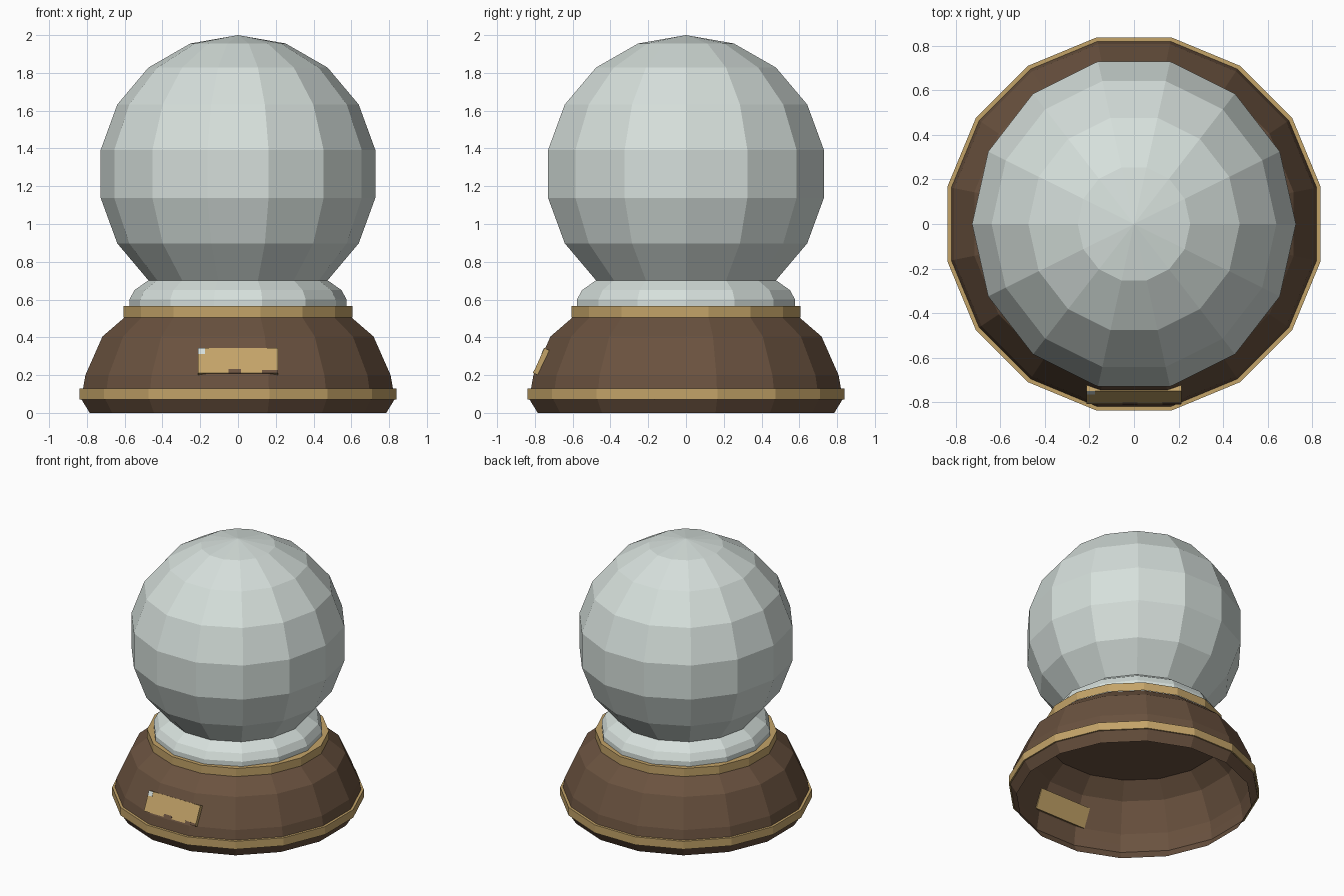
import bpy
import bmesh
import math
from mathutils import Matrix, Vector

cube = bpy.data.objects.get("Cube")
if cube:
    bpy.data.objects.remove(cube, do_unlink=True)


def make_material(name, rgb):
    mat = bpy.data.materials.new(name)
    mat.use_nodes = True
    color = (*rgb, 1.0)
    mat.diffuse_color = color
    mat.node_tree.nodes["Principled BSDF"].inputs["Base Color"].default_value = color
    return mat


glass = make_material("pale glass", (0.67, 0.74, 0.71))
wood = make_material("brown wood", (0.145, 0.085, 0.05))
brass = make_material("brass", (0.55, 0.37, 0.14))


def add_object(name, bm, mat):
    mesh = bpy.data.meshes.new(name)
    bm.to_mesh(mesh)
    bm.free()
    mesh.materials.append(mat)
    obj = bpy.data.objects.new(name, mesh)
    bpy.context.collection.objects.link(obj)
    return obj


def lathe(name, profile, sides, phase, mat, stretch=1.0, closed=False):
    """Spin a (radius, height) profile, listed upwards on the outside."""
    bm = bmesh.new()
    rings = []
    for r, z in profile:
        if r == 0:
            rings.append([bm.verts.new((0, 0, z))] * sides)
            continue
        angles = [phase + 2 * math.pi * k / sides for k in range(sides)]
        rings.append([bm.verts.new((r * math.cos(a), r * stretch * math.sin(a), z))
                      for a in angles])
    pairs = list(zip(rings, rings[1:]))
    if closed:
        pairs.append((rings[-1], rings[0]))
    for low, high in pairs:
        for k in range(sides):
            n = (k + 1) % sides
            corners = [low[k], low[n], high[n], high[k]]
            bm.faces.new(list(dict.fromkeys(corners)))
    return add_object(name, bm, mat)


# Base parts have sixteen sides with a flat side to the front
BASE_SIDES = 16
HALF = math.pi / BASE_SIDES


def base_part(name, profile, mat, closed=False):
    corners = [(r / math.cos(HALF), z) for r, z in profile]
    return lathe(name, corners, BASE_SIDES, HALF, mat, closed=closed)


# Hollow wooden base, open below, with a closed top
base_part("base_shell", [(0.785, 0), (0.828, 0.07), (0.82, 0.13), (0.808, 0.2),
                         (0.717, 0.405), (0.602, 0.504), (0, 0.504)], wood)

# Brass bands
base_part("lower_band", [(0.829, 0.07), (0.838, 0.07), (0.838, 0.13), (0.82, 0.13)],
          brass, closed=True)
base_part("upper_band", [(0.605, 0.504), (0.605, 0.565), (0.54, 0.565)], brass)

# Glass ball, cut off where it meets the neck
BALL_SIDES, ROWS = 14, 9
STRETCH = 1.03
ball = []
for row in range(7, -1, -1):
    angle = math.pi * row / ROWS
    ball.append((0.738 * math.sin(angle), 1.265 + 0.735 * math.cos(angle)))
lathe("glass_ball", ball, BALL_SIDES, 0, glass, STRETCH)

# Glass neck flaring out below the ball
lathe("glass_neck", [(0.575, 0.51), (0.575, 0.6), (0.548, 0.65), ball[0]],
      BALL_SIDES, 0, glass, STRETCH)

# Name plate leaning with the front wall
LEAN = Matrix.Translation((0, -0.775, 0.275)) @ Matrix.Rotation(-0.418, 4, "X")


def plate(name, x, z, width, height, front, back, mat):
    bm = bmesh.new()
    bmesh.ops.create_cube(bm, size=1)
    bmesh.ops.scale(bm, vec=(width, front - back, height), verts=bm.verts)
    bmesh.ops.translate(bm, vec=Vector((x, -(front + back) / 2, z)), verts=bm.verts)
    bm.transform(LEAN)
    return add_object(name, bm, mat)


plate("name_plate", 0, 0, 0.426, 0.145, 0.005, -0.03, brass)
plate("plate_corner_mark", -0.194, 0.055, 0.036, 0.034, 0.007, 0.003, glass)
plate("plate_notch_middle", -0.018, -0.062, 0.066, 0.022, 0.007, 0.003, wood)
plate("plate_notch_side", 0.17, -0.064, 0.084, 0.018, 0.007, 0.003, wood)
